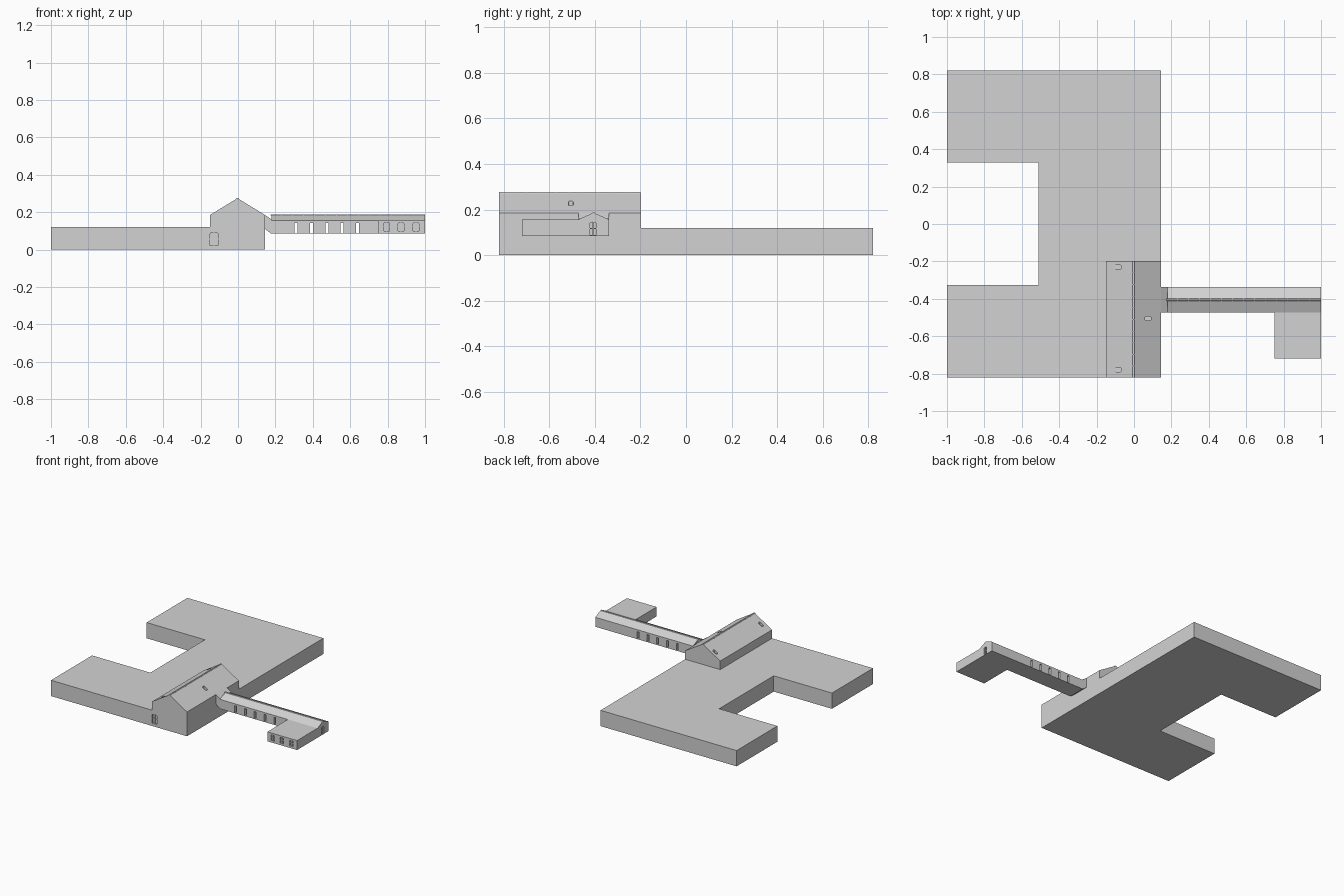
import bpy, bmesh, math

if "Cube" in bpy.data.objects:
    bpy.data.objects.remove(bpy.data.objects["Cube"])

grey = bpy.data.materials.new("plain grey")
grey.diffuse_color = (0.65, 0.65, 0.65, 1)
grey.use_nodes = True
grey.node_tree.nodes["Principled BSDF"].inputs["Base Color"].default_value = grey.diffuse_color


def prism_into(bm, pts, axis, a, b):
    """Extrude a 2D profile along one axis from a to b."""
    place = {'x': lambda p, t: (t, p[0], p[1]),
             'y': lambda p, t: (p[0], t, p[1]),
             'z': lambda p, t: (p[0], p[1], t)}[axis]
    lo = [bm.verts.new(place(p, a)) for p in pts]
    hi = [bm.verts.new(place(p, b)) for p in pts]
    bm.faces.new(lo)
    bm.faces.new(hi[::-1])
    for i in range(len(pts)):
        j = (i + 1) % len(pts)
        bm.faces.new((lo[i], hi[i], hi[j], lo[j]))


def build(name, prisms):
    bm = bmesh.new()
    for p in prisms:
        prism_into(bm, *p)
    bmesh.ops.recalc_face_normals(bm, faces=bm.faces)
    me = bpy.data.meshes.new(name)
    bm.to_mesh(me)
    bm.free()
    me.materials.append(grey)
    ob = bpy.data.objects.new(name, me)
    bpy.context.collection.objects.link(ob)
    return ob


def cut(ob, prisms):
    """Subtract the prisms, then discard the cutter."""
    cutter = build("cutter", prisms)
    cutter.hide_render = True
    mod = ob.modifiers.new("cut", 'BOOLEAN')
    mod.operation = 'DIFFERENCE'
    mod.solver = 'EXACT'
    mod.object = cutter
    bpy.context.view_layer.objects.active = ob
    bpy.ops.object.modifier_apply(modifier=mod.name)
    bpy.data.objects.remove(cutter)


def rect(u0, u1, v0, v1):
    return [(u0, v0), (u1, v0), (u1, v1), (u0, v1)]


def arch(u, v, w, h, rise):
    """Opening with a shallow curved head."""
    head = [(u + w / 2 * math.cos(t * math.pi / 6),
             v + h - rise + rise * math.sin(t * math.pi / 6)) for t in range(7)]
    return [(u - w / 2, v), (u + w / 2, v)] + head


def window(name, target, axis, face, inward, u, v, w, h):
    """Recessed arched window with crossing glazing bars."""
    cut(target, [(arch(u, v, w, h, w * 0.2), axis, face - inward * 0.01, face + inward * 0.009)])
    t, back = 0.002, face + inward * 0.009
    front = face + inward * 0.002
    build(name, [(rect(u - t, u + t, v, v + h), axis, front, back),
                 (rect(u - w / 2, u + w / 2, v + h * .5 - t, v + h * .5 + t), axis, front, back)])


def ridge(name, axis, u, z, a, b, n, w):
    """Row of small capping tiles along a ridge."""
    step = (b - a) / n
    prof = [(u - w, z - w * .62), (u + w, z - w * .62), (u + w * .6, z + .002), (u - w * .6, z + .002)]
    build(name, [(prof, axis, a + i * step, a + (i + .94) * step) for i in range(n)])


# C-shaped main block
base = build("main_block", [([(-1, -.82), (.145, -.82), (.145, .82), (-1, .82), (-1, .33),
                              (-.51, .33), (-.51, -.326), (-1, -.326)], 'z', 0, .12)])
window("main_window", base, 'y', -.82, 1, -.128, .022, .042, .07)

# Gabled house standing on the block
house = build("gabled_house", [([(-.15, .12), (.145, .12), (.145, .185), (-.003, .275), (-.15, .185)],
                                'y', -.82, -.197)])
skylights = []
for x, y in ((-.085, -.23), (-.085, -.78), (.075, -.505)):
    pts = [(x + .017 * math.copysign(abs(math.cos(a)) ** .5, math.cos(a)),
            y + .011 * math.copysign(abs(math.sin(a)) ** .5, math.sin(a)))
           for a in (math.pi * (i + .5) / 6 for i in range(12))]
    skylights.append((pts, 'z', .208, .3))
cut(house, skylights)
ridge("house_ridge_tiles", 'y', -.003, .275, -.82, -.197, 10, .008)

# Sloped link between house and wing
build("link", [([(.145, .185), (.178, .162), (.178, .085), (.145, .11)], 'y', -.472, -.338)])

# Raised gabled wing with slots passing right through
wing = build("wing", [([(-.472, .085), (-.338, .085), (-.338, .157), (-.405, .187), (-.472, .157)],
                       'x', .178, 1)])
cut(wing, [(rect(x - .008, x + .008, .09, .142), 'y', -.6, -.2) for x in (.31, .392, .475, .557, .64)])
window("wing_end_window", wing, 'x', 1, -1, -.408, .089, .027, .056)
ridge("wing_ridge_tiles", 'x', -.405, .187, .175, 1, 14, .006)

# Flat-roofed annex
annex = build("annex", [(rect(.75, 1, -.718, -.472), 'z', .085, .157)])
for i, x in enumerate((.795, .872, .952)):
    window("annex_window_%d" % (i + 1), annex, 'y', -.718, 1, x, .1, .031, .045)
